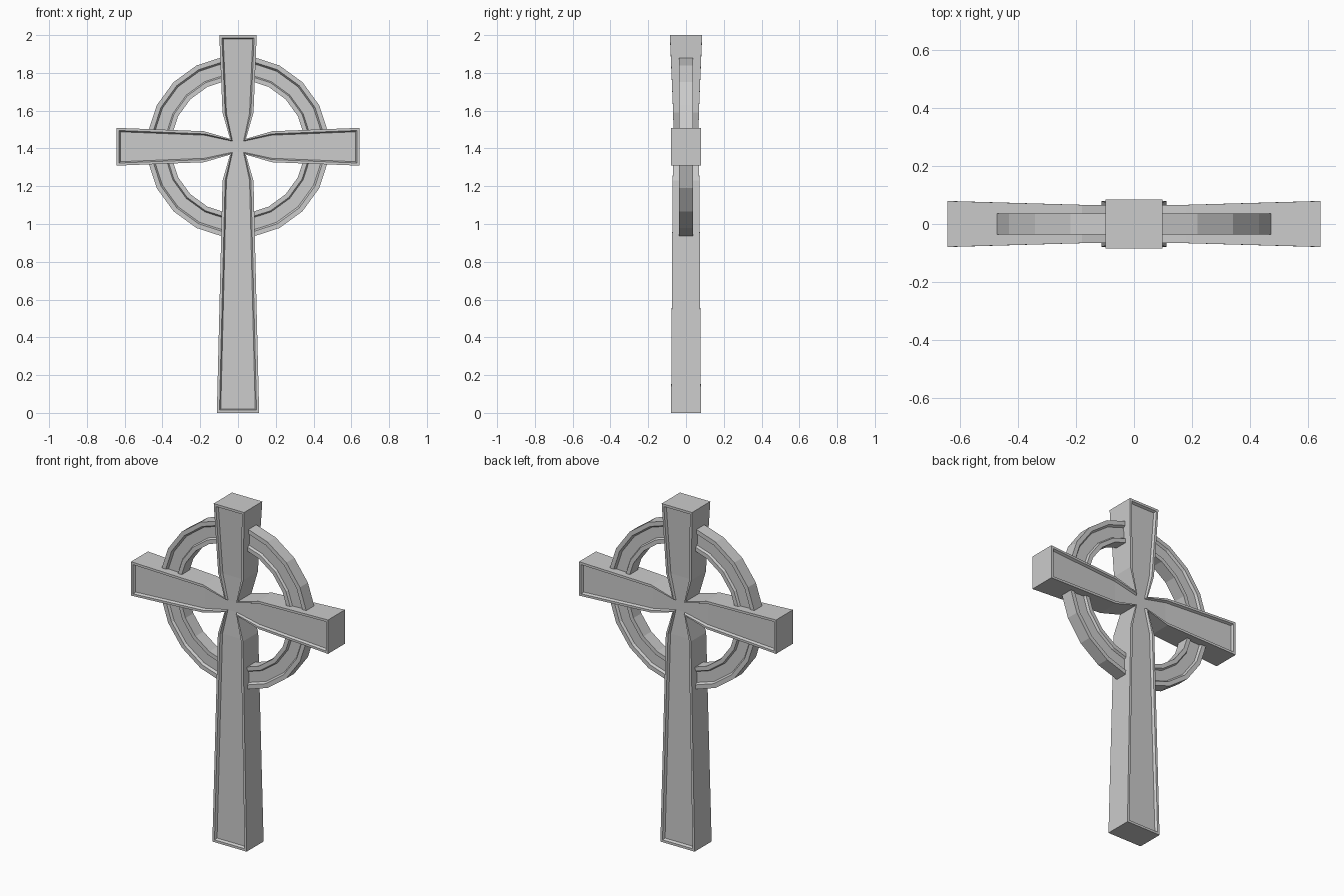
import bpy, bmesh, math

if "Cube" in bpy.data.objects:
    bpy.data.objects.remove(bpy.data.objects["Cube"])

CZ = 1.409            # height of the crossing
DEPTH = 0.014         # how far the panels are sunk


def finish(bm, name):
    bmesh.ops.remove_doubles(bm, verts=bm.verts, dist=0.0005)
    bmesh.ops.recalc_face_normals(bm, faces=bm.faces)
    mesh = bpy.data.meshes.new(name)
    bm.to_mesh(mesh)
    bm.free()
    obj = bpy.data.objects.new(name, mesh)
    bpy.context.collection.objects.link(obj)
    return obj


def add_arm(bm, angle, length, end_w, end_d, knee_d):
    """One flared arm of the cross, running outward from the crossing."""
    ca, sa = math.cos(angle), math.sin(angle)
    # (distance along arm, half width, half depth) at end, knee and crossing
    outer = [(length, end_w, end_d), (0.18, 0.082, knee_d), (0.042, 0.042, 0.066)]

    def inset(rim, corner, sink):
        return [(length - rim, end_w - rim, end_d - sink),
                (0.177, 0.082 - rim, knee_d - sink),
                (corner, corner, 0.066 - sink)]

    loops = [outer, inset(0.014, 0.034, 0), inset(0.021, 0.029, DEPTH)]

    def vert(p, side, face):
        u, v, d = p
        v *= side
        return bm.verts.new((u * ca - v * sa, face * d, CZ + u * sa + v * ca))

    def quad(*items):
        bm.faces.new([vert(*i) for i in items])

    for face in (-1, 1):
        for side in (-1, 1):
            for a, b in zip(loops, loops[1:]):          # rim and sloped wall
                for i in (0, 1):
                    quad((a[i], side, face), (a[i + 1], side, face),
                         (b[i + 1], side, face), (b[i], side, face))
        for a, b in zip(loops, loops[1:]):              # rim across the end
            quad((a[0], -1, face), (a[0], 1, face), (b[0], 1, face), (b[0], -1, face))
        panel = loops[-1]
        for i in (0, 1):                                # sunken panel
            quad((panel[i], -1, face), (panel[i], 1, face),
                 (panel[i + 1], 1, face), (panel[i + 1], -1, face))
    for side in (-1, 1):                                # side walls
        for i in (0, 1):
            quad((outer[i], side, -1), (outer[i + 1], side, -1),
                 (outer[i + 1], side, 1), (outer[i], side, 1))
    quad((outer[0], -1, -1), (outer[0], 1, -1), (outer[0], 1, 1), (outer[0], -1, 1))


# Cross: two side arms, head and long shaft
bm = bmesh.new()
add_arm(bm, 0, 0.643, 0.10, 0.079, 0.066)
add_arm(bm, math.pi, 0.643, 0.10, 0.079, 0.066)
add_arm(bm, math.pi / 2, 2 - CZ, 0.099, 0.085, 0.068)
add_arm(bm, -math.pi / 2, CZ, 0.112, 0.079, 0.071)
# panel centre on both faces
for y in (-(0.066 - DEPTH), 0.066 - DEPTH):
    bm.faces.new([bm.verts.new((x * 0.029, y, CZ + z * 0.029))
                  for x, z in ((-1, -1), (1, -1), (1, 1), (-1, 1))])
finish(bm, "cross")

# Ring: 20-sided, with raised rims on both faces
half = [(0.483, 0.037), (0.458, 0.037), (0.449, 0.024),
        (0.387, 0.024), (0.380, 0.037), (0.356, 0.037)]
profile = [(r, -y) for r, y in half] + [(r, y) for r, y in reversed(half)]
N = 20
bm = bmesh.new()
rows = []
for k in range(N):
    a = 2 * math.pi * (k + 0.5) / N
    rows.append([bm.verts.new((r * math.cos(a), y, CZ + r * math.sin(a)))
                 for r, y in profile])
for k in range(N):
    p, q = rows[k], rows[(k + 1) % N]
    for i in range(len(profile)):
        j = (i + 1) % len(profile)
        bm.faces.new((p[i], p[j], q[j], q[i]))
finish(bm, "ring")
